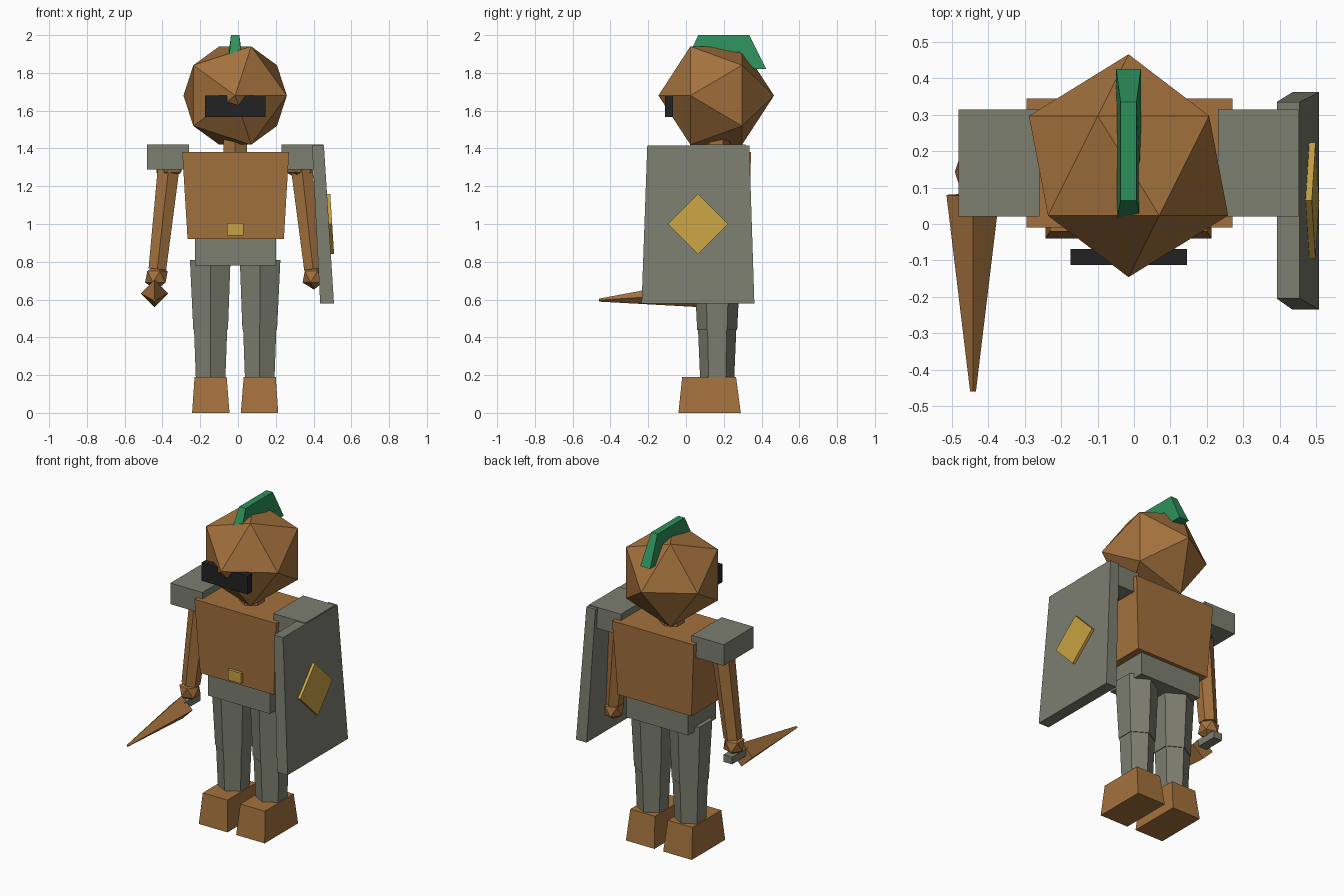
import bpy, bmesh, math
from mathutils import Vector, Matrix

if "Cube" in bpy.data.objects:
    bpy.data.objects.remove(bpy.data.objects["Cube"])

CX, CY = -0.015, 0.16      # body axis


def colour(name, rgb):
    m = bpy.data.materials.new(name)
    m.diffuse_color = (*rgb, 1)
    m.use_nodes = True
    m.node_tree.nodes["Principled BSDF"].inputs["Base Color"].default_value = m.diffuse_color
    return m


BROWN = colour("tan_brown", (0.37, 0.167, 0.047))
GREY = colour("stone_grey", (0.205, 0.21, 0.162))
GREEN = colour("crest_green", (0.027, 0.28, 0.105))
GOLD = colour("gold", (0.58, 0.36, 0.055))
BLACK = colour("black", (0.016, 0.016, 0.017))


def finish(name, bm, mat):
    bmesh.ops.recalc_face_normals(bm, faces=bm.faces)
    me = bpy.data.meshes.new(name)
    bm.to_mesh(me)
    bm.free()
    me.materials.append(mat)
    ob = bpy.data.objects.new(name, me)
    bpy.context.collection.objects.link(ob)
    return ob


def block(name, mat, low, high):
    """Tapered box between two rectangles (x0, x1, y0, y1, z)."""
    bm = bmesh.new()
    rings = []
    for x0, x1, y0, y1, z in (low, high):
        rings.append([bm.verts.new(p) for p in
                      ((x0, y0, z), (x1, y0, z), (x1, y1, z), (x0, y1, z))])
    a, b = rings
    bm.faces.new(a[::-1])
    bm.faces.new(b)
    for i in range(4):
        j = (i + 1) % 4
        bm.faces.new((a[i], a[j], b[j], b[i]))
    return finish(name, bm, mat)


def limb(name, mat, p, q, rp, rq, sides=6, turn=0.0):
    """Tapered prism from p (radius rp) to q (radius rq)."""
    p, q = Vector(p), Vector(q)
    d = q - p
    rot = Vector((0, 0, 1)).rotation_difference(d).to_matrix().to_4x4()
    mat4 = Matrix.Translation((p + q) / 2) @ rot @ Matrix.Rotation(turn, 4, 'Z')
    bm = bmesh.new()
    bmesh.ops.create_cone(bm, cap_ends=True, segments=sides, radius1=rp,
                          radius2=rq, depth=d.length, matrix=mat4)
    return finish(name, bm, mat)


def ball(name, mat, c, r):
    bm = bmesh.new()
    bmesh.ops.create_icosphere(bm, subdivisions=1, radius=r,
                               matrix=Matrix.Translation(c))
    return finish(name, bm, mat)


# Torso, hips and buckle
block("torso", BROWN, (-0.267, 0.243, 0.007, 0.328, 0.92),
      (-0.295, 0.27, -0.01, 0.345, 1.38))
block("hips", GREY, (-0.228, 0.2, 0.03, 0.305, 0.78),
      (-0.228, 0.2, 0.03, 0.305, 0.94))
block("buckle", GOLD, (-0.058, 0.03, -0.014, 0.05, 0.94),
      (-0.058, 0.03, -0.014, 0.05, 1.005))
limb("neck", BROWN, (CX, CY, 1.36), (CX, CY, 1.48), 0.072, 0.072)

# Head: twenty-sided ball with one corner pointing forward as the nose
bm = bmesh.new()
R, HZ = 0.306, 1.68
bm.verts.new((CX, CY - R, HZ))
bm.verts.new((CX, CY + R, HZ))
for side, start in ((-1, 0), (1, 36)):
    for k in range(5):
        a = math.radians(start + 72 * k)
        bm.verts.new((CX + 0.894 * R * math.cos(a), CY + side * 0.447 * R,
                      HZ + 0.894 * R * math.sin(a)))
bmesh.ops.convex_hull(bm, input=bm.verts)
finish("head", bm, BROWN)

# Visor, pierced by the nose
block("visor", BLACK, (-0.175, 0.145, -0.112, -0.068, 1.567),
      (-0.175, 0.145, -0.112, -0.068, 1.68))

# Crest: side profile, narrower towards the top
profile = [(0.0, 1.86), (0.065, 2.0), (0.335, 2.0), (0.425, 1.82),
           (0.36, 1.82), (0.285, 1.91), (0.1, 1.9)]
bm = bmesh.new()
left, right = [], []
for y, z in profile:
    w = 0.022 if z > 1.95 else 0.034
    left.append(bm.verts.new((CX - w, y, z)))
    right.append(bm.verts.new((CX + w, y, z)))
bm.faces.new(left)
bm.faces.new(right[::-1])
for i in range(len(profile)):
    j = (i + 1) % len(profile)
    bm.faces.new((left[i], right[i], right[j], left[j]))
finish("crest", bm, GREEN)

# Paired limbs
for s, tag in ((-1, "right"), (1, "left")):
    def X(d):
        return CX + s * d

    def span(a, b):
        return tuple(sorted((X(a), X(b))))

    block("boot_" + tag, BROWN, (*span(0.03, 0.228), -0.04, 0.29, 0.0),
          (*span(0.045, 0.215), -0.02, 0.265, 0.19))
    limb("thigh_" + tag, GREY, (X(0.13), 0.165, 0.44), (X(0.132), 0.165, 0.81),
         0.106, 0.124)
    limb("shin_" + tag, GREY, (X(0.13), 0.165, 0.15), (X(0.13), 0.165, 0.46),
         0.089, 0.102)
    ball("shoulder_" + tag, BROWN, (X(0.345), CY, 1.31), 0.082)
    limb("arm_" + tag, BROWN, (X(0.412), 0.145, 0.76), (X(0.352), CY, 1.3),
         0.054, 0.066)
    ball("hand_" + tag, BROWN, (X(0.417), 0.143, 0.72), 0.067)
    block("shoulder_plate_" + tag, GREY,
          (*span(0.245, 0.467), 0.02, 0.315, 1.288),
          (*span(0.245, 0.467), 0.02, 0.315, 1.42))

# Dagger: square spike with a grey grip under the hand
limb("blade", BROWN, (-0.442, 0.08, 0.632), (-0.442, -0.46, 0.597),
     0.073, 0.008, sides=4)
block("grip", GREY, (-0.47, -0.41, 0.06, 0.215, 0.63),
      (-0.47, -0.41, 0.06, 0.215, 0.675))

# Tilted shield with a diamond emblem lying on its outer face
block("shield", GREY, (0.435, 0.508, -0.235, 0.362, 0.58),
      (0.392, 0.455, -0.205, 0.335, 1.415))
bm = bmesh.new()
for lift in (-0.01, 0.017):
    for dy, dz in ((0.16, 0), (0, 0.16), (-0.16, 0), (0, -0.16)):
        x = 0.4815 - 0.0635 * dz + lift
        bm.verts.new((x, 0.064 + dy, 1.0 + dz))
bmesh.ops.convex_hull(bm, input=bm.verts)
finish("emblem", bm, GOLD)
